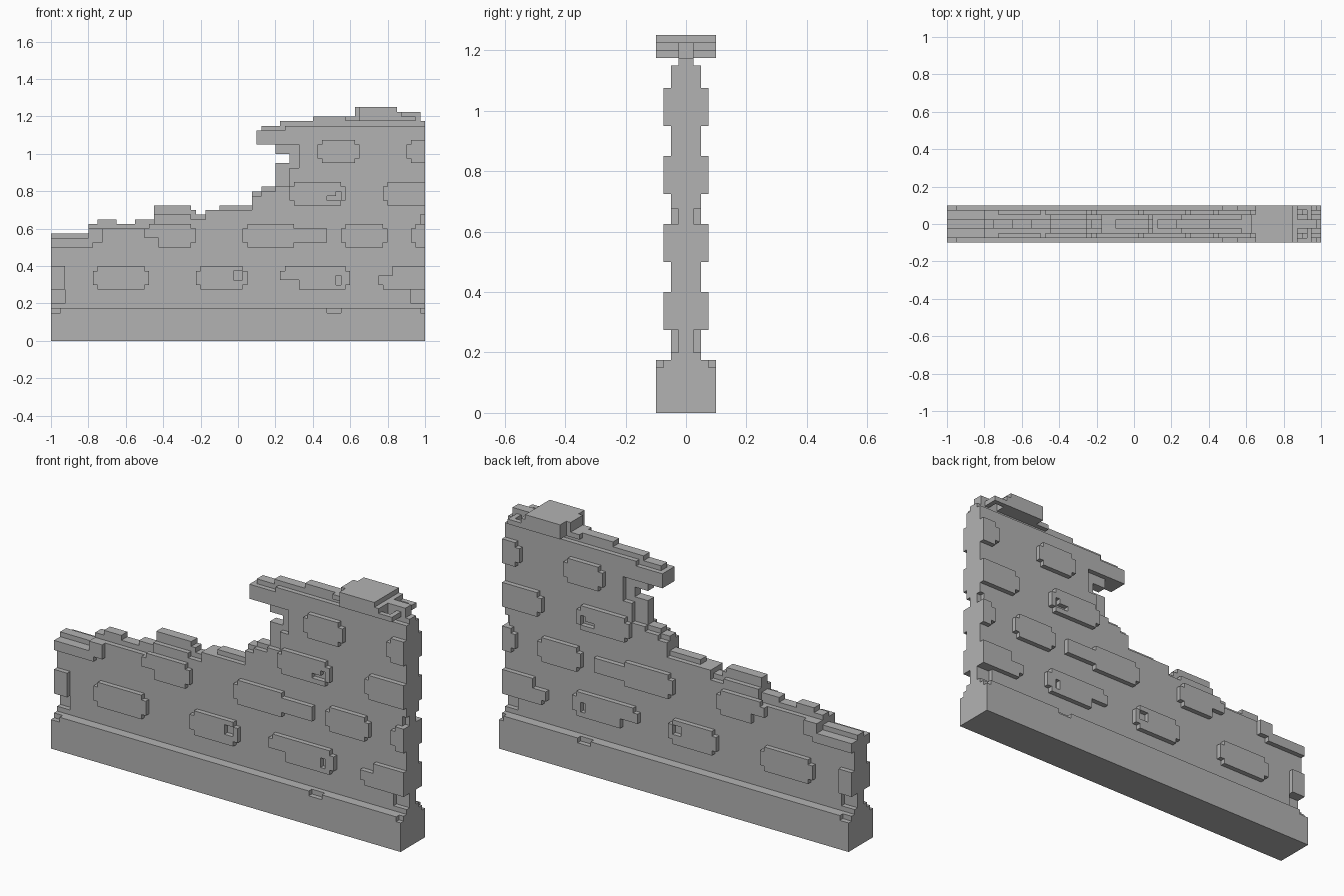
import bpy, bmesh

CELL = 0.025  # every block is a whole number of cells

cube = bpy.data.objects.get("Cube")
if cube:
    bpy.data.objects.remove(cube, do_unlink=True)

stone = bpy.data.materials.new("stone grey")
stone.use_nodes = True
grey = (0.45, 0.45, 0.45, 1)
stone.diffuse_color = grey
stone.node_tree.nodes["Principled BSDF"].inputs["Base Color"].default_value = grey


def box(x0, x1, z0, z1, outer, inner=0):
    """Cells of a box on both faces of the wall, between two depths."""
    return {(x, s, z) for x in range(x0, x1) for z in range(z0, z1)
            for y in range(inner, outer) for s in (y, -1 - y)}


def steps(start, profile, outer):
    """Cells under a stepped skyline of (end, height) pairs."""
    cells = set()
    for end, height in profile:
        cells |= box(start, end, 6, height, outer)
        start = end
    return cells


def build(name, cells):
    """Skin a set of cells with flat faces and merge the coplanar ones."""
    bm = bmesh.new()
    verts = {}

    def vert(p):
        if p not in verts:
            verts[p] = bm.verts.new([c * CELL for c in p])
        return verts[p]

    for c in sorted(cells):
        for axis in range(3):
            u, v = (axis + 1) % 3, (axis + 2) % 3
            for side in (0, 1):
                n = list(c)
                n[axis] += 2 * side - 1
                if tuple(n) in cells:
                    continue
                ring = []
                for du, dv in ((0, 0), (1, 0), (1, 1), (0, 1)):
                    p = list(c)
                    p[axis] += side
                    p[u] += du
                    p[v] += dv
                    ring.append(vert(tuple(p)))
                bm.faces.new(ring if side else ring[::-1])
    bmesh.ops.dissolve_limit(bm, angle_limit=0.01, verts=bm.verts, edges=bm.edges)
    mesh = bpy.data.meshes.new(name)
    bm.to_mesh(mesh)
    bm.free()
    mesh.materials.append(stone)
    obj = bpy.data.objects.new(name, mesh)
    bpy.context.collection.objects.link(obj)


# Foundation with chipped upper edges
base = box(-40, 40, 0, 7, 4)
for x0, x1 in ((-40, -38), (19, 22), (39, 40)):
    base -= box(x0, x1, 6, 7, 4, 3)
build("foundation", base)

# Wall body with a broken skyline and a narrow crest
body = steps(-40, [(-32, 22), (-18, 24), (-10, 27), (-7, 26), (3, 28),
                   (5, 31), (8, 32), (40, 46)], 2)
body |= box(4, 10, 42, 45, 2)
body -= box(8, 10, 45, 46, 2)
body -= box(8, 11, 33, 37, 2, 1) | box(8, 13, 37, 42, 2, 1)
body |= steps(-40, [(-32, 23), (-30, 25), (-26, 26), (-22, 25), (-18, 26),
                    (-10, 29), (-9, 28), (-7, 27), (-4, 28), (3, 29),
                    (5, 32), (8, 33)], 1)
body |= box(5, 40, 45, 46, 1) | box(9, 40, 46, 47, 1) | box(16, 26, 47, 48, 1)
body -= box(8, 11, 38, 40, 2)
# Worn pockets at the wall ends
body -= box(37, 40, 8, 11, 2, 1) | box(39, 40, 25, 27, 2, 1)
body -= box(-40, -37, 8, 11, 2, 1)
build("wall_body", body)

# Raised stones in courses: left, right, bottom of the course
courses = [(-31, -19, 11), (-9, 2, 11), (9, 24, 11), (30, 40, 11),
           (-20, -9, 20), (1, 13, 20), (22, 32, 20), (37, 40, 20),
           (11, 23, 29), (31, 40, 29), (17, 26, 38), (36, 40, 38)]
stones = box(-40, -37, 11, 16, 3)
stones |= box(-40, -31, 20, 22, 3) | box(-32, -29, 21, 24, 3)
stones |= box(13, 19, 21, 24, 3)
for x0, x1, z in courses:
    shape = box(x0, x1, z, z + 5, 3)
    # nibble the corners that do not meet the wall end
    for x in (x0, x1 - 1):
        if x < 39:
            shape -= box(x, x + 1, z, z + 1, 3) | box(x, x + 1, z + 4, z + 5, 3)
    stones |= shape
# Worn outlines and small pits
stones -= box(-20, -17, 20, 22, 3) | box(9, 13, 11, 13, 3) | box(30, 33, 14, 16, 3)
for x0, x1, z0, z1 in ((-1, 1, 13, 15), (21, 22, 12, 14), (19, 22, 30, 31),
                       (21, 22, 31, 32)):
    stones -= box(x0, x1, z0, z1, 3)
build("raised_stones", {c for c in stones if c[1] in (2, -3)})

# Remaining coping stones on the tall end
cap = box(26, 34, 47, 50, 4) | box(25, 26, 48, 50, 2) | box(23, 26, 47, 48, 2)
cap |= box(34, 39, 47, 49, 1) | box(34, 38, 47, 48, 4) | box(34, 35, 48, 49, 4)
cap -= box(35, 37, 47, 48, 3, 1)
build("coping_stones", cap)
